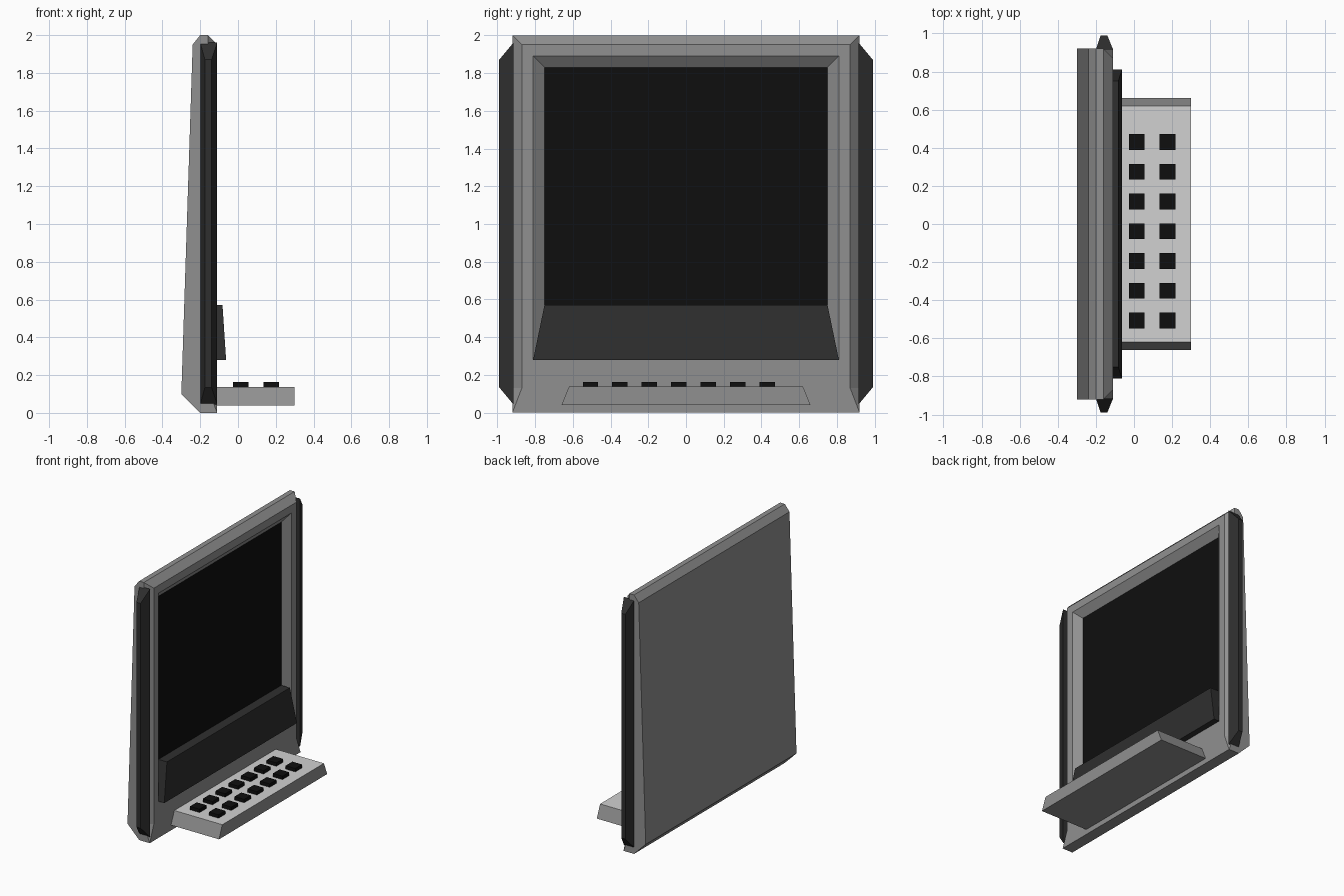
import bpy, bmesh

if "Cube" in bpy.data.objects:
    bpy.data.objects.remove(bpy.data.objects["Cube"])


def mat(name, r, g, b):
    m = bpy.data.materials.new(name)
    m.diffuse_color = (r, g, b, 1)
    m.use_nodes = True
    m.node_tree.nodes["Principled BSDF"].inputs["Base Color"].default_value = m.diffuse_color
    return m


GREY = mat("mid grey", 0.28, 0.28, 0.28)
LIGHT = mat("light grey", 0.64, 0.64, 0.64)
DARK = mat("charcoal", 0.028, 0.028, 0.028)
BLACK = mat("black", 0.0045, 0.0045, 0.0045)


def finish(name, bm, mats):
    bmesh.ops.recalc_face_normals(bm, faces=bm.faces[:])
    me = bpy.data.meshes.new(name)
    bm.to_mesh(me)
    bm.free()
    for m in mats:
        me.materials.append(m)
    ob = bpy.data.objects.new(name, me)
    bpy.context.collection.objects.link(ob)
    return ob


def bridge(bm, a, b):
    """Quads between two equal closed loops of vertices."""
    for i in range(len(a)):
        j = (i + 1) % len(a)
        bm.faces.new((a[i], a[j], b[j], b[i]))


def loft(name, loop_a, loop_b, mats):
    """Closed solid between two matching outlines."""
    bm = bmesh.new()
    a = [bm.verts.new(p) for p in loop_a]
    b = [bm.verts.new(p) for p in loop_b]
    bridge(bm, a, b)
    bm.faces.new(a)
    bm.faces.new(b)
    return finish(name, bm, mats)


def rect_yz(x, y, z0, z1):
    return [(x, -y, z0), (x, y, z0), (x, y, z1), (x, -y, z1)]


# Housing: side profile spanning the width, chamfered front, recessed screen
W, FRONT = 0.92, -0.11
profile = [(-0.2, 0), (-0.3, 0.1), (-0.24, 1.95), (-0.2, 2.0),
           (-0.16, 2.0), (-0.16, 0.13), (FRONT, 0)]
bm = bmesh.new()
side = {}
for s in (-1, 1):
    side[s] = [bm.verts.new((x, s * W, z)) for x, z in profile]
    bm.faces.new(side[s])
L, R = side[-1], side[1]
for i in (0, 1, 2, 3, 6):
    j = (i + 1) % 7
    bm.faces.new((L[i], L[j], R[j], R[i]))
top = {s: bm.verts.new((FRONT, s * 0.87, 1.95)) for s in (-1, 1)}
low = {s: bm.verts.new((FRONT, s * 0.87, 0.13)) for s in (-1, 1)}
opening = [bm.verts.new(p) for p in rect_yz(FRONT, 0.81, 0.28, 1.89)]
screen = [bm.verts.new(p) for p in rect_yz(FRONT - 0.045, 0.75, 0.34, 1.83)]
corner = {-1: (opening[0], opening[3]), 1: (opening[1], opening[2])}
bm.faces.new((L[4], R[4], top[1], top[-1]))
bm.faces.new((top[-1], top[1], opening[2], opening[3]))
bm.faces.new((opening[0], low[-1], L[6], R[6], low[1], opening[1]))
for s in (-1, 1):
    bm.faces.new((side[s][4], side[s][5], low[s], top[s]))
    bm.faces.new((side[s][5], side[s][6], low[s]))
    bm.faces.new((top[s], low[s], corner[s][0], corner[s][1]))
bridge(bm, opening, screen)
bm.faces.new(screen).material_index = 1
finish("housing", bm, [GREY, BLACK])

# Tapered fins along both sides
for s, label in ((-1, "left"), (1, "right")):
    def outline(x0, x1, y, z0, z1):
        return [(x0, s * y, z0), (x1, s * y, z0), (x1, s * y, z1), (x0, s * y, z1)]
    loft(label + "_fin", outline(-0.2, -0.11, 0.915, 0.045, 1.96),
         outline(-0.175, -0.14, 0.99, 0.135, 1.87), [DARK])

# Sloping control panel below the screen
loft("lower_panel",
     [(-0.155, -0.81, 0.28), (-0.155, 0.81, 0.28), (-0.155, 0.75, 0.57), (-0.155, -0.75, 0.57)],
     [(-0.063, -0.81, 0.28), (-0.063, 0.81, 0.28), (-0.082, 0.75, 0.57), (-0.082, -0.75, 0.57)],
     [DARK])

# Keyboard shelf, pale on top
shelf = loft("keyboard_shelf",
             [(-0.12, -0.66, 0.04), (0.3, -0.66, 0.04), (0.3, 0.66, 0.04), (-0.12, 0.66, 0.04)],
             [(-0.12, -0.62, 0.138), (0.3, -0.62, 0.138), (0.3, 0.62, 0.138), (-0.12, 0.62, 0.138)],
             [GREY, LIGHT])
for f in shelf.data.polygons:
    f.material_index = 1 if f.normal.z > 0.9 else 0

# Two columns of seven square keys
for col, x in enumerate((0.014, 0.176)):
    for row in range(7):
        y, h = 0.43 - row * 0.156, 0.041
        base = [(x - h, y - h), (x + h, y - h), (x + h, y + h), (x - h, y + h)]
        loft(f"key_{col + 1}_{row + 1}", [(a, b, 0.13) for a, b in base],
             [(a, b, 0.164) for a, b in base], [BLACK])
